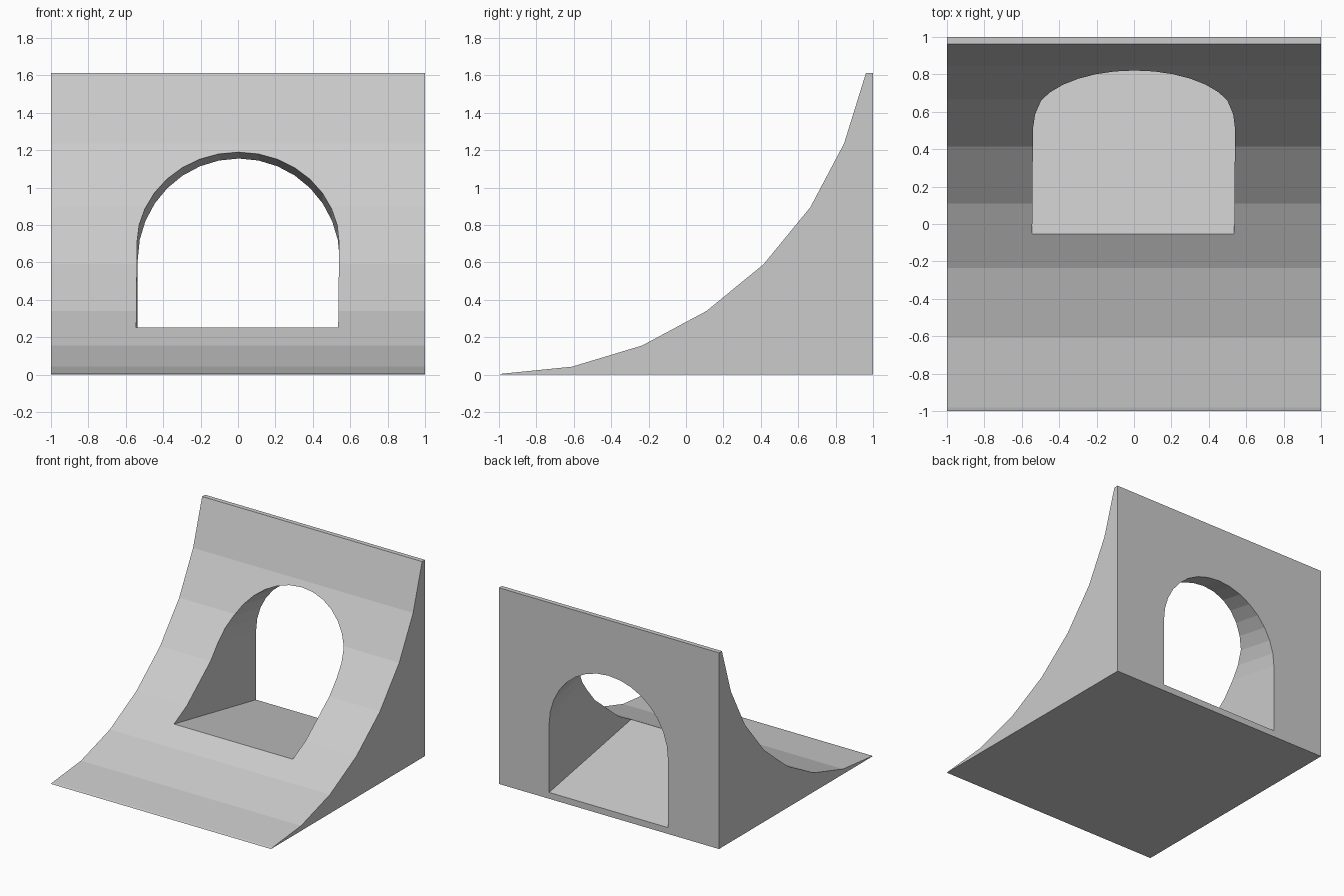
import bpy, bmesh, math

cube = bpy.data.objects.get("Cube")
if cube:
    bpy.data.objects.remove(cube, do_unlink=True)

grey = bpy.data.materials.new("light_grey")
grey.use_nodes = True
colour = (0.6, 0.6, 0.6, 1)
grey.diffuse_color = colour
grey.node_tree.nodes["Principled BSDF"].inputs["Base Color"].default_value = colour


def loft(name, ring_a, ring_b):
    """Solid between two matching rings of points."""
    bm = bmesh.new()
    a = [bm.verts.new(p) for p in ring_a]
    b = [bm.verts.new(p) for p in ring_b]
    bm.faces.new(a)
    bm.faces.new(b)
    for i in range(len(a)):
        j = (i + 1) % len(a)
        bm.faces.new((a[i], a[j], b[j], b[i]))
    bmesh.ops.recalc_face_normals(bm, faces=bm.faces)
    mesh = bpy.data.meshes.new(name)
    bm.to_mesh(mesh)
    bm.free()
    mesh.materials.append(grey)
    obj = bpy.data.objects.new(name, mesh)
    bpy.context.collection.objects.link(obj)
    return obj


# Curved ramp: side profile (y, z) extruded across the width
profile = [(-1, 0), (-0.98, 0.005), (-0.61, 0.042), (-0.235, 0.155),
           (0.11, 0.34), (0.415, 0.59), (0.665, 0.895), (0.845, 1.235),
           (0.962, 1.612), (1, 1.612), (1, 0)]
ramp = loft("curved_ramp", [(-1, y, z) for y, z in profile],
            [(1, y, z) for y, z in profile])

# Arched tunnel, falling gently towards the back
radius, spring, floor = 0.54, 0.615, 0.052
slope, yaw, back = 0.19, 0.008, 1.0


def arch(y):
    dz, dx = slope * (back - y), 0.004 - yaw * (back - y)
    pts = [(-radius, floor), (radius, floor)]
    for i in range(17):
        t = math.pi * i / 16
        pts.append((radius * math.cos(t), spring + radius * math.sin(t)))
    return [(x + dx, y, z + dz) for x, z in pts]


cutter = loft("tunnel_cutter", arch(-1.3), arch(1.3))
cutter.hide_render = True
cutter.hide_viewport = True
cutter.display_type = 'WIRE'

cut = ramp.modifiers.new("tunnel", 'BOOLEAN')
cut.operation = 'DIFFERENCE'
cut.solver = 'EXACT'
cut.object = cutter

# Apply the cut, then drop the helper
bpy.context.view_layer.update()
deps = bpy.context.evaluated_depsgraph_get()
result = bpy.data.meshes.new_from_object(ramp.evaluated_get(deps))
ramp.modifiers.clear()
ramp.data = result
bpy.data.objects.remove(cutter, do_unlink=True)
